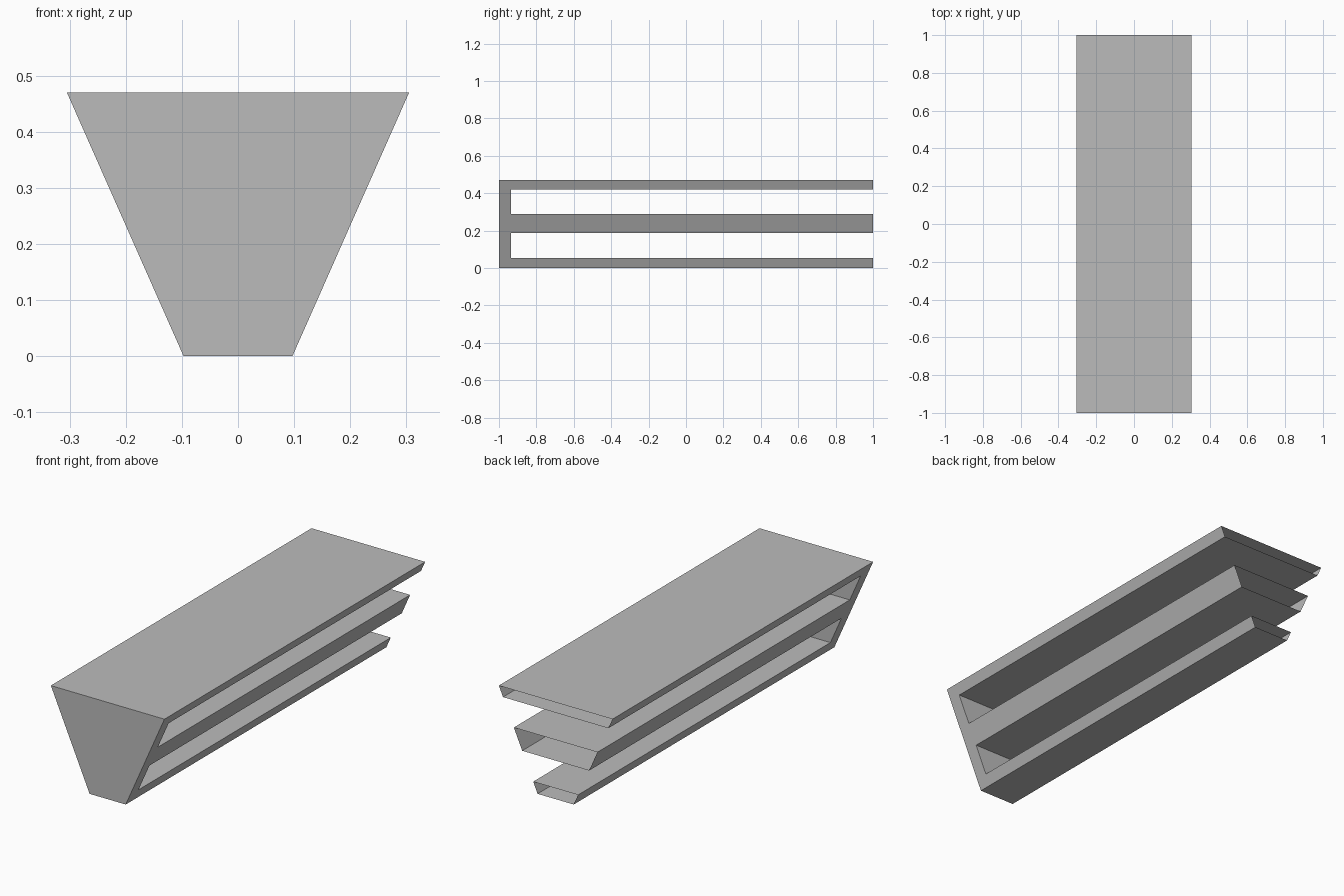
import bpy
import bmesh

cube = bpy.data.objects.get("Cube")
if cube:
    bpy.data.objects.remove(cube, do_unlink=True)

# Overall sizes
HEIGHT = 0.47
BOTTOM_HALF, TOP_HALF = 0.097, 0.305
FRONT, BACK, WALL = -1.0, 1.0, -0.936
SHELVES = [(0.0, 0.053), (0.187, 0.288), (0.42, HEIGHT)]

# Plain grey material
grey = bpy.data.materials.new("grey")
grey.use_nodes = True
colour = (0.5, 0.5, 0.5, 1)
grey.diffuse_color = colour
grey.node_tree.nodes["Principled BSDF"].inputs["Base Color"].default_value = colour


def half_width(z):
    return BOTTOM_HALF + (TOP_HALF - BOTTOM_HALF) * z / HEIGHT


# Comb-shaped side profile: a front wall carrying three long shelves
profile = []
for low, high in SHELVES:
    inner_low = FRONT if low == 0 else WALL
    inner_high = FRONT if high == HEIGHT else WALL
    profile += [(inner_low, low), (BACK, low), (BACK, high), (inner_high, high)]

# Sweep the profile across the tapering width, leaving the shelf ends open
bm = bmesh.new()
left = [bm.verts.new((half_width(z), y, z)) for y, z in profile]
right = [bm.verts.new((-half_width(z), y, z)) for y, z in profile]
bm.faces.new(left)
bm.faces.new(right[::-1])
for i, (y, z) in enumerate(profile):
    j = (i + 1) % len(profile)
    if y == BACK and profile[j][0] == BACK:
        continue
    if abs(z - profile[j][1]) + abs(y - profile[j][0]) > 0:
        bm.faces.new((left[i], right[i], right[j], left[j]))

mesh = bpy.data.meshes.new("tapered_shelf_shell")
bm.to_mesh(mesh)
bm.free()
mesh.materials.append(grey)
shell = bpy.data.objects.new("tapered_shelf_shell", mesh)
bpy.context.collection.objects.link(shell)
